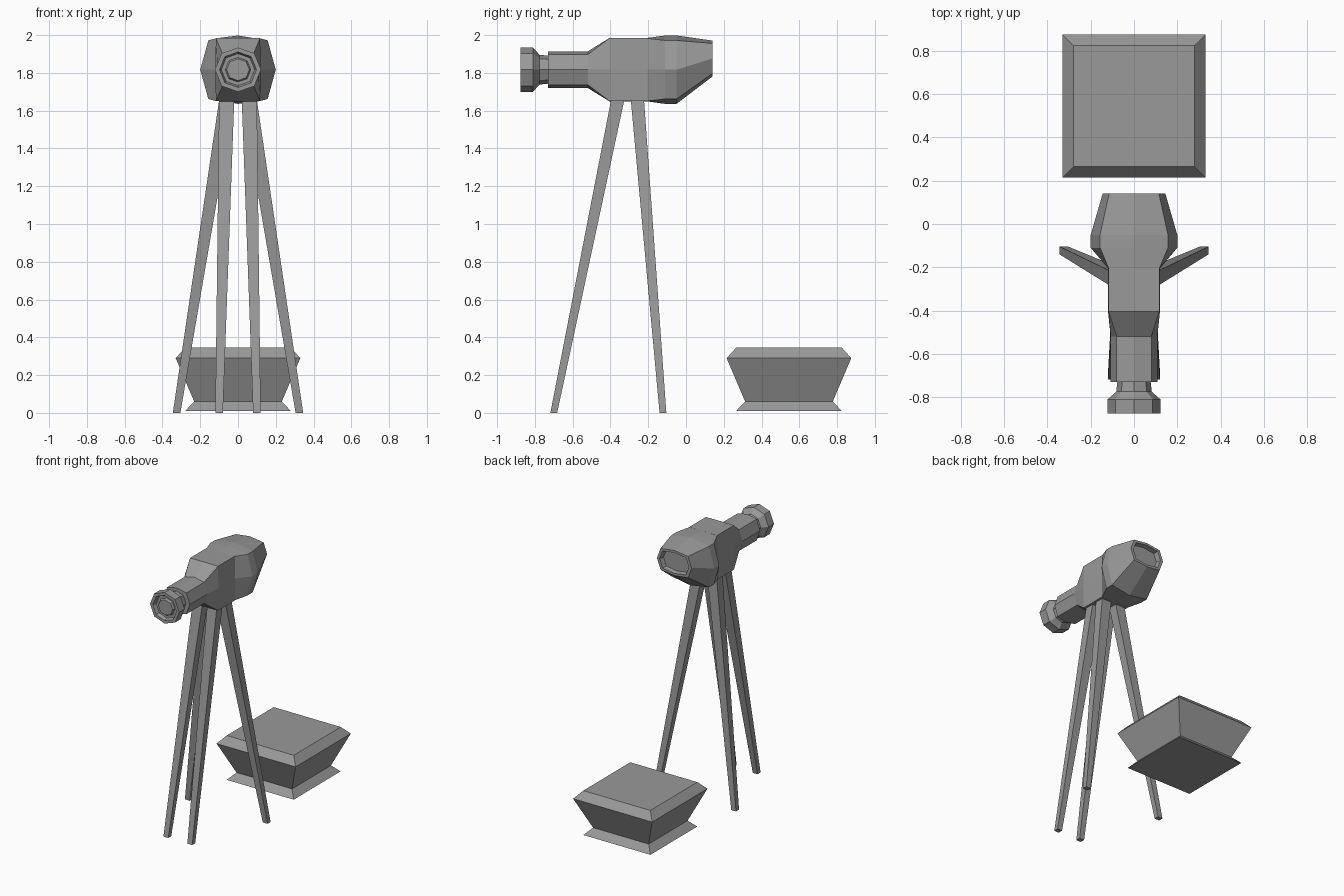
import bpy, bmesh

cube = bpy.data.objects.get("Cube")
if cube:
    bpy.data.objects.remove(cube)

grey = bpy.data.materials.new("stone_grey")
grey.use_nodes = True
colour = (0.32, 0.32, 0.32, 1)
grey.diffuse_color = colour
grey.node_tree.nodes["Principled BSDF"].inputs["Base Color"].default_value = colour


def loft(name, rings):
    """Skin a list of closed rings and cap both ends."""
    bm = bmesh.new()
    loops = [[bm.verts.new(p) for p in ring] for ring in rings]
    n = len(loops[0])
    for a, b in zip(loops, loops[1:]):
        for i in range(n):
            j = (i + 1) % n
            bm.faces.new((a[i], a[j], b[j], b[i]))
    bm.faces.new(loops[0])
    bm.faces.new(loops[-1])
    bmesh.ops.recalc_face_normals(bm, faces=bm.faces)
    mesh = bpy.data.meshes.new(name)
    bm.to_mesh(mesh)
    bm.free()
    mesh.materials.append(grey)
    obj = bpy.data.objects.new(name, mesh)
    bpy.context.collection.objects.link(obj)
    return obj


def octagon(y, side, corner_x, corner_z, top, centre=1.817):
    """Eight points with vertices at the top, sides and corners."""
    pts = [(0, top), (corner_x, corner_z), (side, 0), (corner_x, -corner_z),
           (0, -top), (-corner_x, -corner_z), (-side, 0), (-corner_x, corner_z)]
    return [(x, y, centre + z) for x, z in pts]


def regular(y, r):
    return octagon(y, r, r * 0.71, r * 0.71, r * 0.96)


def rect(cx, cy, z, hx, hy):
    return [(cx + sx * hx, cy + sy * hy, z)
            for sx, sy in ((-1, -1), (1, -1), (1, 1), (-1, 1))]


# Eyepiece with a recessed lens and a narrow neck
loft("eyepiece", [regular(y, r) for y, r in (
    (-0.865, 0.06), (-0.85, 0.068), (-0.85, 0.088), (-0.875, 0.098),
    (-0.875, 0.122), (-0.81, 0.122), (-0.775, 0.082), (-0.71, 0.075))])

# Slim tube flaring into the boxy body
loft("tube_and_body", [
    octagon(-0.73, 0.108, 0.08, 0.08, 0.097),
    octagon(-0.52, 0.108, 0.08, 0.08, 0.097),
    octagon(-0.405, 0.12, 0.117, 0.167, 0.168),
    octagon(-0.205, 0.12, 0.117, 0.167, 0.168)])

# Wide hood with a hollow, upward-tilted end
loft("hood", [
    octagon(-0.205, 0.12, 0.117, 0.166, 0.168),
    octagon(-0.11, 0.2, 0.157, 0.155, 0.181),
    octagon(-0.05, 0.2, 0.157, 0.155, 0.181),
    octagon(0.14, 0.145, 0.115, 0.08, 0.095, 1.876),
    octagon(0.14, 0.122, 0.097, 0.064, 0.078, 1.876),
    octagon(0.105, 0.115, 0.09, 0.06, 0.073, 1.876)])

# Four tapering legs, mirrored left and right
for label, top_y, foot_x, foot_y in (("front", -0.362, 0.1, -0.7),
                                     ("back", -0.257, 0.325, -0.122)):
    for side, s in (("left", 1), ("right", -1)):
        loft(f"{label}_{side}_leg", [
            rect(s * foot_x, foot_y, 0, 0.02, 0.018),
            rect(s * 0.06, top_y, 1.655, 0.04, 0.035)])

# Square pedestal: flared foot, waist, overhanging top
loft("pedestal", [rect(0, 0.545, z, h, h) for z, h in (
    (0.01, 0.28), (0.06, 0.232), (0.29, 0.33), (0.345, 0.28))])
